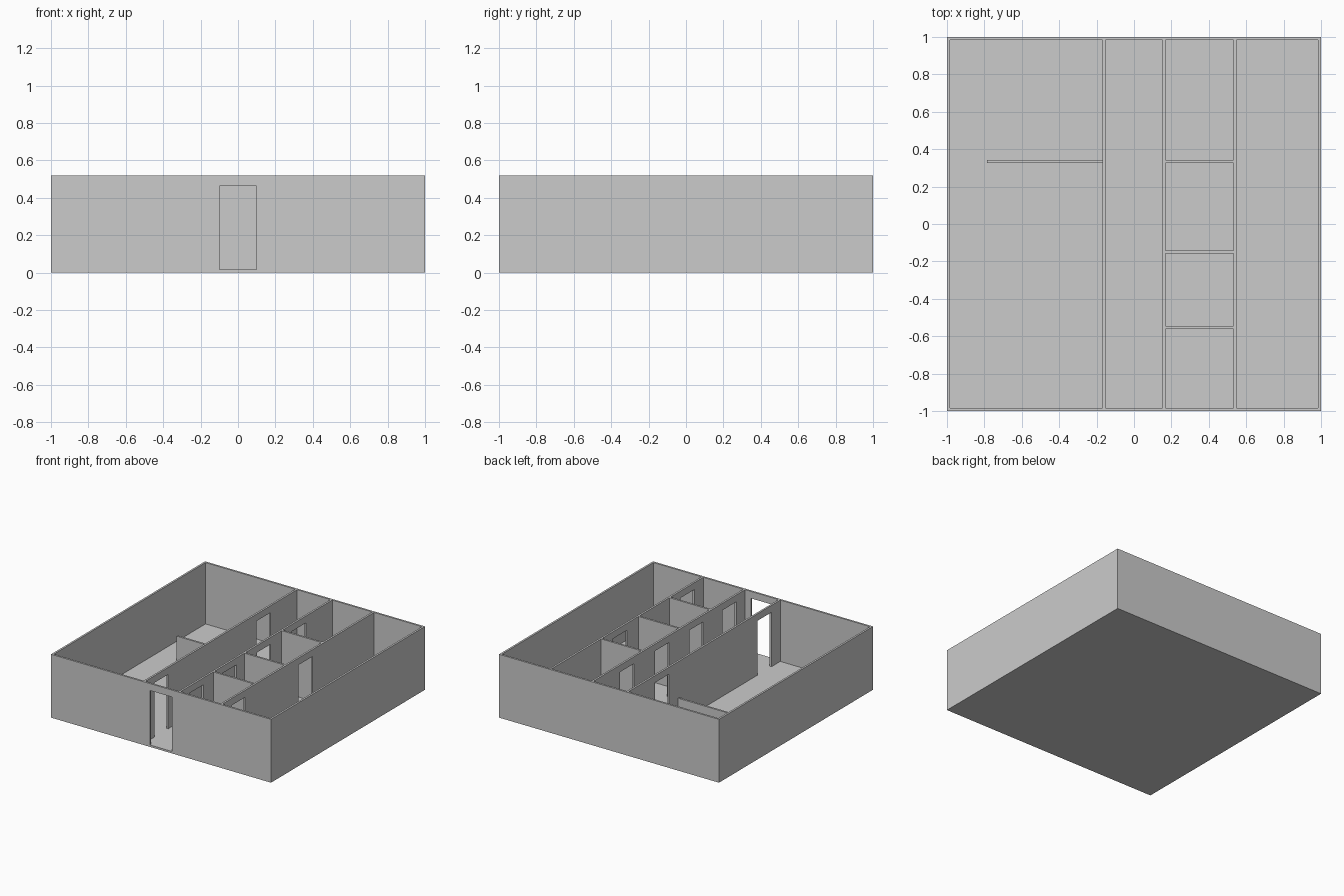
import bpy, bmesh
from mathutils import Vector

if "Cube" in bpy.data.objects:
    bpy.data.objects.remove(bpy.data.objects["Cube"])

T = 0.016        # wall and floor thickness
TOP = 0.52       # wall top
DOOR_TOP = 0.463
IN = 1 - T       # inner face of the outer walls


def wall(name, axis, centre, start, end, doors=(), top=TOP):
    """Extrude a wall elevation along x or y, notched by (centre, width) doors."""
    profile = [(start, top), (start, T)]
    for c, w in doors:
        a, b = c - w / 2, c + w / 2
        profile += [(a, T), (a, DOOR_TOP), (b, DOOR_TOP), (b, T)]
    profile += [(end, T), (end, top)]

    def place(u, z, side):
        return (u, centre + side, z) if axis == 'x' else (centre + side, u, z)

    bm = bmesh.new()
    face = bm.faces.new([bm.verts.new(place(u, z, -T / 2)) for u, z in profile])
    moved = bmesh.ops.extrude_face_region(bm, geom=[face], use_keep_orig=True)
    shift = Vector((0, T, 0)) if axis == 'x' else Vector((T, 0, 0))
    bmesh.ops.translate(bm, vec=shift,
                        verts=[g for g in moved['geom'] if isinstance(g, bmesh.types.BMVert)])
    bmesh.ops.recalc_face_normals(bm, faces=bm.faces)
    mesh = bpy.data.meshes.new(name)
    bm.to_mesh(mesh)
    bm.free()
    bpy.context.collection.objects.link(bpy.data.objects.new(name, mesh))


# Floor slab
bpy.ops.mesh.primitive_cube_add(size=1, location=(0, 0, T / 2))
floor = bpy.context.object
floor.name = "floor"
floor.scale = (2, 2, T)

# Outer walls, with the entrance in the front
wall("front_wall", 'x', -1 + T / 2, -1, 1, [(0, 0.2)])
wall("back_wall", 'x', 1 - T / 2, -1, 1)
wall("left_wall", 'y', -1 + T / 2, -IN, IN)
wall("right_wall", 'y', 1 - T / 2, -IN, IN)

# Long inner walls with doorways
D1, D2, D3, D4 = [(c, 0.18) for c in (-0.78, -0.35, 0.095, 0.55)]
wall("hall_wall_left", 'y', -0.16, -IN, IN, [D1, D4])
wall("hall_wall_right", 'y', 0.16, -IN, IN, [D1, D2, D3, D4])
wall("rear_room_wall", 'y', 0.54, -IN, IN, [D1, D3])

# Partitions between the small rooms
for i, y in enumerate((-0.553, -0.15, 0.334)):
    wall(f"room_partition_{i + 1}", 'x', y, 0.16 + T / 2, 0.54 - T / 2)

# Low counter wall in the large room
wall("low_wall", 'x', 0.334, -0.786, -0.16 - T / 2, top=0.22)
